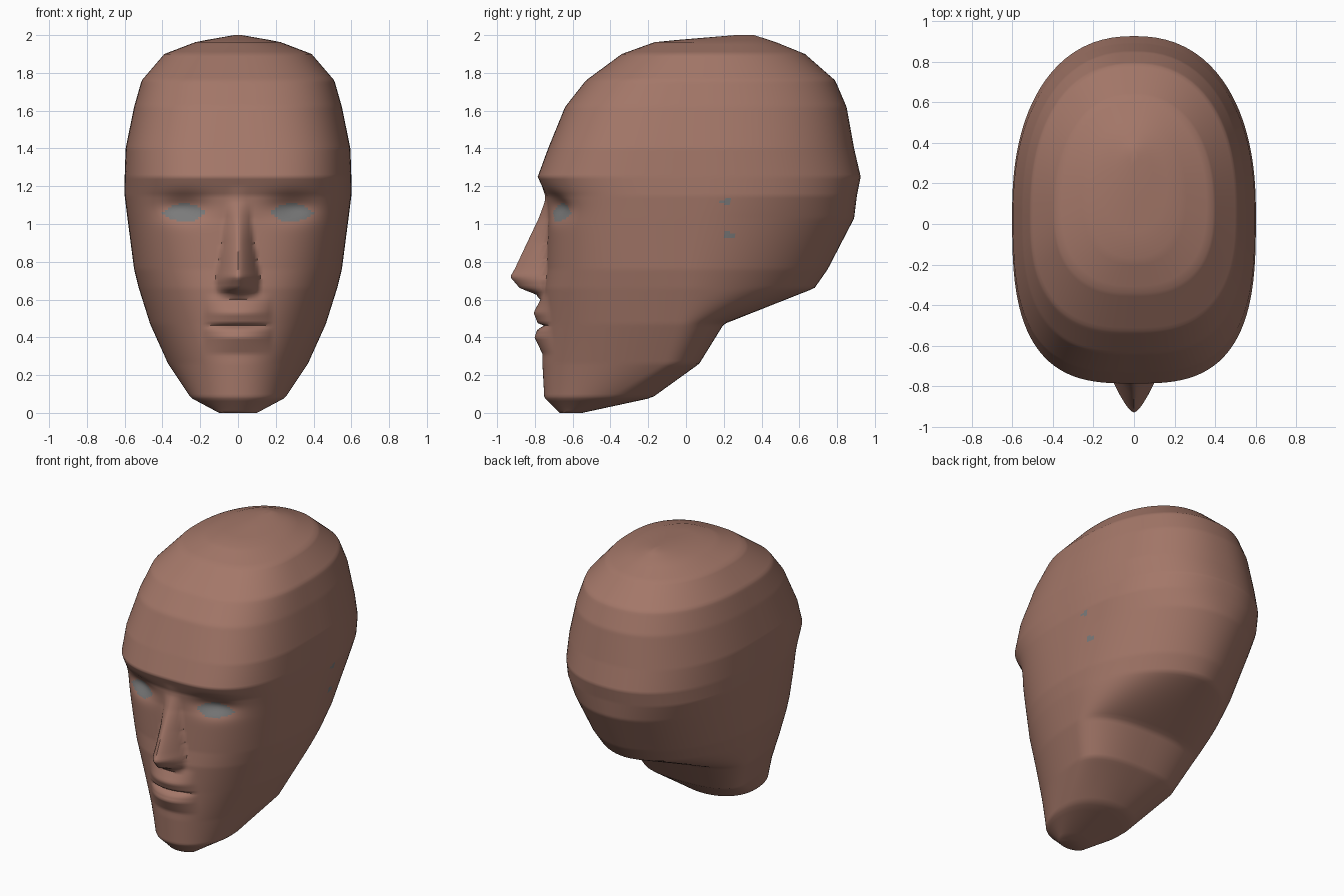
import bpy, bmesh, math

if "Cube" in bpy.data.objects:
    bpy.data.objects.remove(bpy.data.objects["Cube"])

SEGS, ROWS = 160, 160

# Head sections: z, half width, front y, back y, y of widest point, front and back squareness
SECTIONS = [
    (0.00, 0.10, -0.67, -0.55, -0.61, 2.0, 2.0),
    (0.08, 0.25, -0.75, -0.18, -0.42, 2.1, 2.2),
    (0.26, 0.37, -0.76, 0.07, -0.12, 2.1, 2.5),
    (0.47, 0.465, -0.755, 0.20, -0.05, 2.2, 2.5),
    (0.66, 0.525, -0.755, 0.68, 0.00, 2.4, 1.8),
    (0.76, 0.55, -0.74, 0.75, 0.00, 2.5, 1.9),
    (1.03, 0.585, -0.73, 0.89, 0.03, 2.8, 2.1),
    (1.15, 0.60, -0.74, 0.905, 0.05, 2.9, 2.3),
    (1.25, 0.60, -0.785, 0.925, 0.05, 3.0, 2.3),
    (1.40, 0.595, -0.73, 0.89, 0.05, 3.0, 2.3),
    (1.62, 0.55, -0.64, 0.85, 0.05, 2.8, 2.3),
    (1.76, 0.51, -0.53, 0.79, 0.05, 2.7, 2.3),
    (1.90, 0.39, -0.34, 0.63, 0.08, 2.5, 2.2),
    (1.965, 0.22, -0.16, 0.47, 0.15, 2.3, 2.1),
    (2.00, 0.02, 0.26, 0.36, 0.32, 2.0, 2.0),
]
# Feature profiles along z
NOSE_OUT = [(0.62, 0.02), (0.66, 0.125), (0.72, 0.185), (0.95, 0.085), (1.12, 0.01), (1.2, 0)]
NOSE_WIDTH = [(0.62, 0.11), (0.70, 0.12), (0.9, 0.085), (1.15, 0.06)]
LIPS_OUT = [(0.31, 0), (0.40, 0.045), (0.445, 0.03), (0.46, -0.01),
            (0.475, 0.03), (0.53, 0.052), (0.61, 0.01), (0.63, 0)]


def lookup(table, z):
    """Linear interpolation of table rows keyed by their first value."""
    if z <= table[0][0]:
        return table[0][1:]
    for a, b in zip(table, table[1:]):
        if z <= b[0]:
            t = (z - a[0]) / (b[0] - a[0])
            return [p + (q - p) * t for p, q in zip(a[1:], b[1:])]
    return table[-1][1:]


def features(x, z):
    """Forward offset of the face: nose, lips and eye sockets."""
    ax = abs(x)
    out = 0
    if 0.6 < z < 1.2:
        u = ax / lookup(NOSE_WIDTH, z)[0]
        out += lookup(NOSE_OUT, z)[0] * max(0, 1 - u ** 1.5)
    out += lookup(LIPS_OUT, z)[0] * max(0, 1 - (x / 0.18) ** 2)
    out -= 0.055 * math.exp(-((ax - 0.29) / 0.13) ** 2 - ((z - 1.09) / 0.065) ** 2)
    return out


def point(s, z):
    w, yf, yb, c, nf, nb = lookup(SECTIONS, z)
    a = math.pi * (0.45 * s + 0.55 * s * abs(s)) - math.pi / 2
    co, si = math.cos(a), math.sin(a)
    depth, n = (yb - c, nb) if si > 0 else (c - yf, nf)
    r = (abs(co / w) ** n + abs(si / depth) ** n) ** (-1 / n)
    x, y = r * co, c + r * si
    if si < 0:
        y -= features(x, z)
    return x, y, z


def material(name, color):
    m = bpy.data.materials.new(name)
    m.diffuse_color = (*color, 1)
    m.use_nodes = True
    m.node_tree.nodes["Principled BSDF"].inputs["Base Color"].default_value = m.diffuse_color
    return m


# Head shell lofted from stacked rings
bm = bmesh.new()
rings = [[bm.verts.new(point(2 * i / SEGS - 1, 2 * k / ROWS)) for i in range(SEGS)]
         for k in range(ROWS + 1)]
for lo, hi in zip(rings, rings[1:]):
    for i in range(SEGS):
        j = (i + 1) % SEGS
        bm.faces.new((lo[i], lo[j], hi[j], hi[i]))
bm.faces.new(rings[0][::-1])
bm.faces.new(rings[-1])

# Grey eyes and small grey spots at the ear
for f in bm.faces:
    f.smooth = True
    p = f.calc_center_median()
    u = (abs(p.x) - 0.285) / 0.115
    eye = p.y < 0 and abs(u) < 1 and abs(p.z - 1.06) < 0.05 * (1 - u * u)
    ear = p.x > 0.3 and any(math.hypot(p.y - y, p.z - z) < 0.02
                            for y, z in ((0.21, 1.12), (0.23, 0.94)))
    f.material_index = int(eye or ear)

mesh = bpy.data.meshes.new("head")
bm.to_mesh(mesh)
bm.free()
mesh.materials.append(material("brown skin", (0.37, 0.185, 0.14)))
mesh.materials.append(material("grey", (0.2, 0.2, 0.2)))
head = bpy.data.objects.new("head", mesh)
bpy.context.collection.objects.link(head)
bpy.context.view_layer.objects.active = head
head.select_set(True)
bpy.ops.object.shade_smooth_by_angle(angle=math.radians(50))
